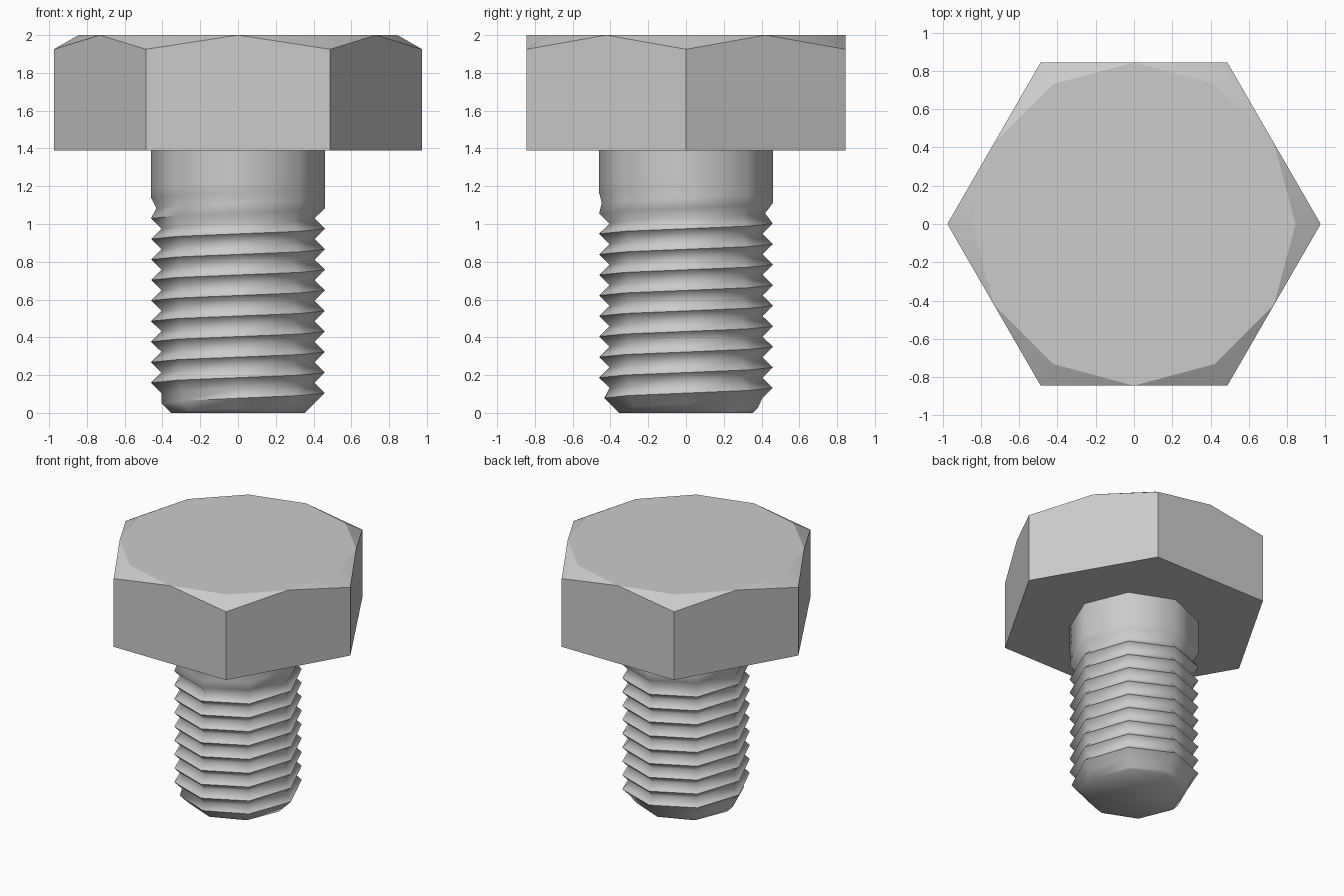
import bpy, bmesh
from math import cos, sin, pi, radians

if "Cube" in bpy.data.objects:
    bpy.data.objects.remove(bpy.data.objects["Cube"])

HEAD_BASE, HEAD_TOP = 1.39, 2.0
R_CREST, R_ROOT, R_TIP = 0.46, 0.405, 0.355
PITCH, SIDES = 0.10875, 8
CREST_START = 0.105 - 3 * PITCH      # crest height at angle 0, below the tip
GROOVE_END = 1.03                    # groove starts fading here, over one turn


def ring_point(radius, angle, z):
    return (radius * cos(angle), radius * sin(angle), z)


def finish(name, bm, sharp_angle):
    """Clean up, smooth faces, keep outward edges sharp, link the object."""
    bmesh.ops.remove_doubles(bm, verts=bm.verts, dist=1e-4)
    bmesh.ops.dissolve_degenerate(bm, edges=bm.edges, dist=1e-4)
    bmesh.ops.recalc_face_normals(bm, faces=bm.faces)
    for f in bm.faces:
        f.smooth = True
    for e in bm.edges:
        e.smooth = e.calc_face_angle_signed(0) < radians(sharp_angle)
    mesh = bpy.data.meshes.new(name)
    bm.to_mesh(mesh)
    bm.free()
    obj = bpy.data.objects.new(name, mesh)
    bpy.context.collection.objects.link(obj)
    return obj


# Hex head: six corners with a chamfer rising to a twelve-sided top
bm = bmesh.new()
low = [bm.verts.new(ring_point(0.975, i * pi / 3, HEAD_BASE)) for i in range(6)]
mid = [bm.verts.new(ring_point(0.975, i * pi / 3, 1.925)) for i in range(6)]
top = [bm.verts.new(ring_point(0.8444, i * pi / 6, HEAD_TOP)) for i in range(12)]
bm.faces.new(low[::-1])
bm.faces.new(top)
for i in range(6):
    n = (i + 1) % 6
    bm.faces.new((low[i], low[n], mid[n], top[2 * i + 1], mid[i]))
    bm.faces.new((mid[i], top[2 * i + 1], top[2 * i]))
    bm.faces.new((mid[i], top[2 * i], top[2 * i - 1]))
finish("bolt_head", bm, 20)


# Threaded shank: one helical strip of crest and root points, cut by the tip cone
def thread_point(k, half):
    """Point k along the helix; half = 0 lower crest, 1 root, 2 next crest."""
    z = CREST_START + PITCH * (k / SIDES + half / 2)
    r = R_CREST
    if half == 1:
        fade = min(max((z - GROOVE_END) / PITCH, 0), 1)
        r = R_ROOT + (R_CREST - R_ROOT) * fade
    z = min(max(z, 0), HEAD_BASE)
    r = min(r, R_TIP + z)
    return ring_point(r, 2 * pi * (k % SIDES) / SIDES, z)


bm = bmesh.new()
steps = int((HEAD_BASE - CREST_START) / PITCH + 1) * SIDES
for k in range(steps):
    for half in (0, 1):
        pts = [thread_point(k, half), thread_point(k + 1, half),
               thread_point(k + 1, half + 1), thread_point(k, half + 1)]
        if max(p[2] for p in pts) > 0 and min(p[2] for p in pts) < HEAD_BASE:
            bm.faces.new([bm.verts.new(p) for p in pts])
# flat tip
bm.faces.new([bm.verts.new(ring_point(R_TIP, -2 * pi * i / SIDES, 0))
              for i in range(SIDES)])
finish("threaded_shank", bm, 60)
